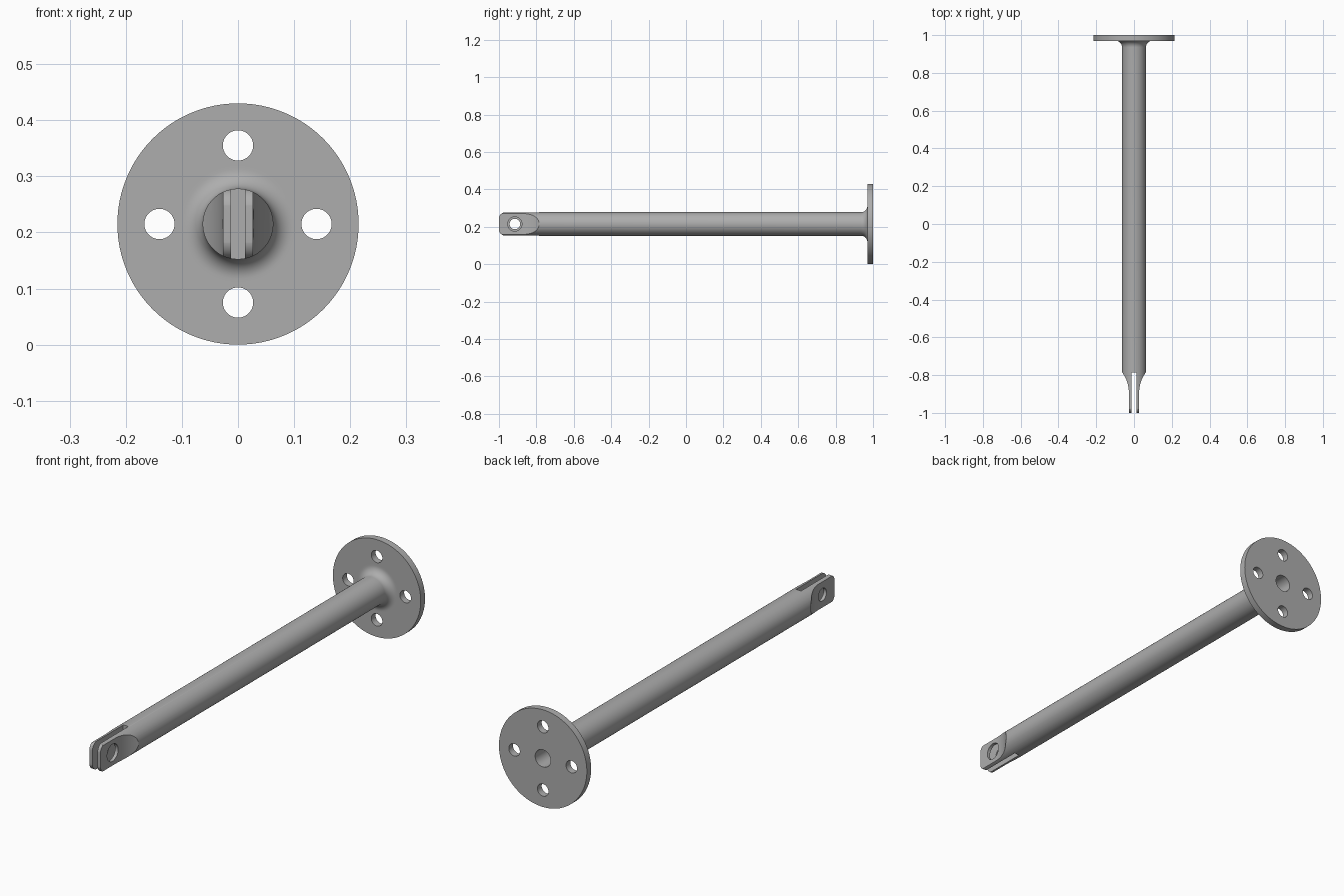
import bpy, bmesh, math
from mathutils import Matrix, Vector

if "Cube" in bpy.data.objects:
    bpy.data.objects.remove(bpy.data.objects["Cube"])

ZC = 0.215           # height of the rod axis
ROD = 0.063          # rod radius

steel = bpy.data.materials.new("grey steel")
steel.diffuse_color = (0.42, 0.42, 0.42, 1)
steel.use_nodes = True
steel.node_tree.nodes["Principled BSDF"].inputs["Base Color"].default_value = steel.diffuse_color


def to_object(name, bm):
    bmesh.ops.recalc_face_normals(bm, faces=bm.faces)
    me = bpy.data.meshes.new(name)
    bm.to_mesh(me)
    bm.free()
    ob = bpy.data.objects.new(name, me)
    bpy.context.collection.objects.link(ob)
    me.materials.append(steel)
    return ob


def arc(cx, cy, r, a0, a1, n):
    return [(cx + r * math.cos(math.radians(a0 + (a1 - a0) * i / n)),
             cy + r * math.sin(math.radians(a0 + (a1 - a0) * i / n))) for i in range(n + 1)]


def prism(name, pts, depth):
    """Extrude a closed list of 3D points along a vector."""
    bm = bmesh.new()
    f = bm.faces.new([bm.verts.new(p) for p in pts])
    ext = bmesh.ops.extrude_face_region(bm, geom=[f])
    bmesh.ops.translate(bm, vec=depth, verts=[v for v in ext["geom"] if isinstance(v, bmesh.types.BMVert)])
    return to_object(name, bm)


def drill(name, r, length, axis, loc):
    bm = bmesh.new()
    bmesh.ops.create_cone(bm, cap_ends=True, segments=48, radius1=r, radius2=r, depth=length)
    rot = Matrix.Rotation(math.pi / 2, 4, 'Y' if axis == 'X' else 'X')
    bmesh.ops.transform(bm, matrix=Matrix.Translation(loc) @ rot, verts=bm.verts)
    return to_object(name, bm)


# Rod, fillet, flange and blind rear bore turned as one profile (radius, y)
profile = [(0, -1), (ROD, -1)]
profile += arc(ROD + 0.035, 0.935, 0.035, 180, 90, 10)
profile += [(0.105, 0.97), (0.215, 0.97), (0.215, 1.0), (0.038, 1.0), (0.038, 0.7), (0, 0.68)]
bm = bmesh.new()
verts = [bm.verts.new((r, y, ZC)) for r, y in profile]
edges = [bm.edges.new(p) for p in zip(verts, verts[1:])]
bmesh.ops.spin(bm, geom=verts + edges, cent=(0, 0, ZC), axis=(0, 1, 0), angle=2 * math.pi, steps=96)
bmesh.ops.remove_doubles(bm, verts=bm.verts, dist=1e-5)
rod = to_object("flanged_rod", bm)

cutters = []
# Four bolt holes in the flange
for dx, dz in ((0.14, 0), (-0.14, 0), (0, 0.14), (0, -0.14)):
    cutters.append(drill("bolt_hole_cutter", 0.027, 0.2, 'Y', (dx, 0.98, ZC + dz)))

# Curved side cuts that thin the fork, and rounded fork corners
R = 0.186
for s in (1, -1):
    curve = arc(0.027 + R, -0.895, R, 180, 132, 16)
    side = [(0.027, -1.1)] + curve + [(0.12, curve[-1][1]), (0.12, -1.1)]
    cutters.append(prism("fork_side_cutter", [(s * x, y, ZC - 0.1) for x, y in side], Vector((0, 0, 0.2))))
    corner = arc(-0.965, 0.028, 0.035, 90, 180, 10) + [(-1.0, 0.0), (-1.05, 0.0), (-1.05, 0.1), (-0.965, 0.1)]
    corner = [(y - 0.0004, z) for y, z in corner]
    cutters.append(prism("fork_corner_cutter", [(-0.1, y, ZC + s * z) for y, z in corner], Vector((0.2, 0, 0))))

# Slot between the fork tines
slot = [(-0.0125, -1.1), (0.0125, -1.1), (0.0125, -0.785), (-0.0125, -0.785)]
cutters.append(prism("slot_cutter", [(x, y, ZC - 0.1) for x, y in slot], Vector((0, 0, 0.2))))

# Pin hole: wide in the right tine, narrower in the left
cutters.append(drill("wide_pin_cutter", 0.038, 0.1, 'X', (0.05, -0.915, ZC)))
cutters.append(drill("narrow_pin_cutter", 0.028, 0.1, 'X', (-0.05, -0.915, ZC)))

bpy.context.view_layer.objects.active = rod
rod.select_set(True)
for c in cutters:
    c.hide_render = True
    m = rod.modifiers.new("cut", 'BOOLEAN')
    m.operation, m.solver, m.object = 'DIFFERENCE', 'EXACT', c
    bpy.ops.object.modifier_apply(modifier=m.name)
    bpy.data.objects.remove(c)

bpy.ops.object.shade_smooth_by_angle(angle=math.radians(25))
